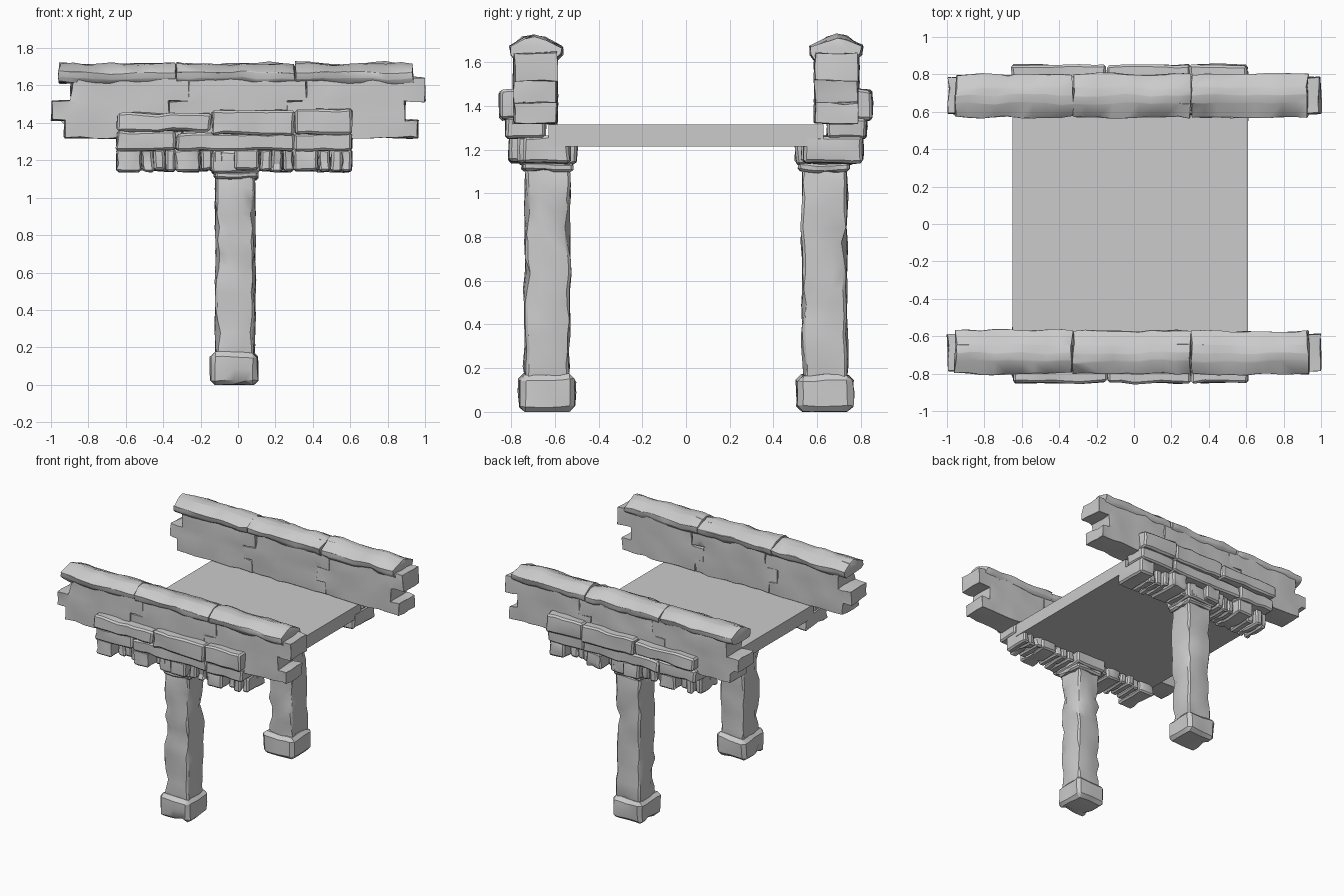
import bpy, bmesh, random
from mathutils import Vector, noise

if "Cube" in bpy.data.objects:
    bpy.data.objects.remove(bpy.data.objects["Cube"])

GREY = (0.6, 0.6, 0.6, 1)
stone_mat = bpy.data.materials.new("stone grey")
stone_mat.use_nodes = True
stone_mat.diffuse_color = GREY
stone_mat.node_tree.nodes["Principled BSDF"].inputs["Base Color"].default_value = GREY

AXES = {"x": (1, 2, 0), "y": (0, 2, 1), "z": (0, 1, 2)}  # profile u, profile v, extrusion


def sharp_edges(bm):
    return [e for e in bm.edges if len(e.link_faces) == 2 and e.calc_face_angle(0) > 0.45]


def carve(name, profile, axis, lo, hi, side=1, step=0.07, bevel=0.012, wobble=0.012, chip=0.008):
    """Extrude a profile, slice it into a grid, then wear its faces and edges."""
    rng = random.Random(name)
    iu, iv, iw = AXES[axis]
    bm = bmesh.new()
    ring = []
    for u, v in profile:
        co = [0, 0, 0]
        co[iu], co[iv], co[iw] = u, v, lo
        ring.append(bm.verts.new(co))
    face = bm.faces.new(ring)
    push = Vector((0, 0, 0))
    push[iw] = hi - lo
    new = bmesh.ops.extrude_face_region(bm, geom=[face], use_keep_orig=True)["geom"]
    bmesh.ops.translate(bm, verts=[g for g in new if isinstance(g, bmesh.types.BMVert)], vec=push)
    bmesh.ops.recalc_face_normals(bm, faces=bm.faces)

    # slice along every axis so the stone can undulate
    if step:
        for i in range(3):
            vals = [v.co[i] for v in bm.verts]
            a, b = min(vals), max(vals)
            count = max(1, round((b - a) / step))
            for k in range(1, count):
                spot, normal = Vector(), Vector()
                spot[i], normal[i] = a + (b - a) * k / count + 0.0013, 1
                bmesh.ops.bisect_plane(bm, geom=bm.verts[:] + bm.edges[:] + bm.faces[:],
                                       plane_co=spot, plane_no=normal)
        bm.normal_update()
        rims = {v for e in sharp_edges(bm) for v in e.verts}
        moves = [(v, v.normal * -chip * rng.random() ** 2) for v in rims]
        for v, move in moves:
            v.co += move
        bmesh.ops.bevel(bm, geom=sharp_edges(bm), offset=bevel, segments=1,
                        affect='EDGES', clamp_overlap=True)
        shift = Vector((rng.random(), rng.random(), rng.random())) * 20
        for v in bm.verts:
            v.co += noise.noise_vector(v.co * 8 + shift) * wobble
            v.co.z = max(v.co.z, 0)

    for v in bm.verts:
        v.co.y *= side
    bmesh.ops.recalc_face_normals(bm, faces=bm.faces)
    mesh = bpy.data.meshes.new(name)
    bm.to_mesh(mesh)
    bm.free()
    mesh.materials.append(stone_mat)
    obj = bpy.data.objects.new(name, mesh)
    bpy.context.collection.objects.link(obj)
    bpy.ops.object.select_all(action='DESELECT')
    obj.select_set(True)
    bpy.context.view_layer.objects.active = obj
    bpy.ops.object.shade_smooth_by_angle(angle=0.5)
    return obj


def block(name, x, y, z, side=1, axis="x", **kw):
    spans = (x, y, z)
    iu, iv, iw = AXES[axis]
    (a, b), (c, d) = spans[iu], spans[iv]
    return carve(name, [(a, c), (b, c), (b, d), (a, d)], axis, *spans[iw], side=side, **kw)


# flat walkway
block("deck", (-0.65, 0.61), (-0.63, 0.63), (1.215, 1.315), step=0)

PITCH = 0.63
for side, end in ((-1, "front"), (1, "back")):
    # pillar with base and two-step capital
    block(end + "_pillar_base", (-0.147, 0.11), (0.505, 0.765), (0, 0.17), side, bevel=0.025)
    block(end + "_pillar", (-0.12, 0.09), (0.53, 0.738), (0.14, 1.12), side, axis="z", chip=0.02)
    block(end + "_capital_neck", (-0.13, 0.105), (0.515, 0.75), (1.1, 1.145), side, step=0.05)
    block(end + "_capital", (-0.142, 0.115), (0.5, 0.768), (1.13, 1.25), side)

    # row of corbels: one wide stone followed by three narrow ones, reversed at the back
    rng = random.Random(4)
    for group in range(4):
        start = group * 0.315
        for n, (a, b) in enumerate(((0, 0.135), (0.135, 0.2), (0.2, 0.26), (0.26, 0.315))):
            xs = (start + a - 0.65, start + b - 0.65)
            if side > 0:
                xs = (-0.04 - xs[1], -0.04 - xs[0])
            out = 0.81 if n == 0 else 0.74 + rng.uniform(-0.02, 0.04)
            block(f"{end}_corbel_{group}_{n}", xs, (0.545 - rng.uniform(0, 0.02), out),
                  (1.135 + rng.uniform(0, 0.01), 1.262), side, step=0.05, wobble=0.008)

    # two courses of ledge stones
    for n, (a, b, top) in enumerate(((-0.65, -0.335, 1.355), (-0.335, 0.3, 1.345), (0.3, 0.61, 1.35))):
        block(f"{end}_lower_ledge_{n}", (a, b), (0.645, 0.825), (1.25, top), side)
    for n, (a, b, low, top) in enumerate(((-0.65, -0.145, 1.355, 1.455),
                                          (-0.145, 0.3, 1.335, 1.468), (0.3, 0.61, 1.34, 1.475))):
        block(f"{end}_upper_ledge_{n}", (a, b), (0.69, 0.852), (low, top), side)

    # parapet: three interlocking wall pieces, each under a ridged coping
    left = [(0.03, 1.32), (0.03, 1.415), (-0.04, 1.415), (-0.04, 1.515), (0.063, 1.515), (0.063, 1.64)]
    cap = [(0.59, 1.612), (0.57, 1.635), (0.568, 1.67), (0.645, 1.708), (0.69, 1.72),
           (0.735, 1.708), (0.802, 1.67), (0.80, 1.635), (0.78, 1.612)]
    for n in range(3):
        x0 = -0.957 + n * PITCH
        outline = [(x0 + u, z) for u, z in left] + [(x0 + PITCH + u, z) for u, z in reversed(left)]
        carve(f"{end}_parapet_wall_{n}", outline, "y", 0.59, 0.788, side, bevel=0.008)
        carve(f"{end}_coping_{n}", cap, "x", x0, x0 + PITCH, side, bevel=0.006, wobble=0.016)
